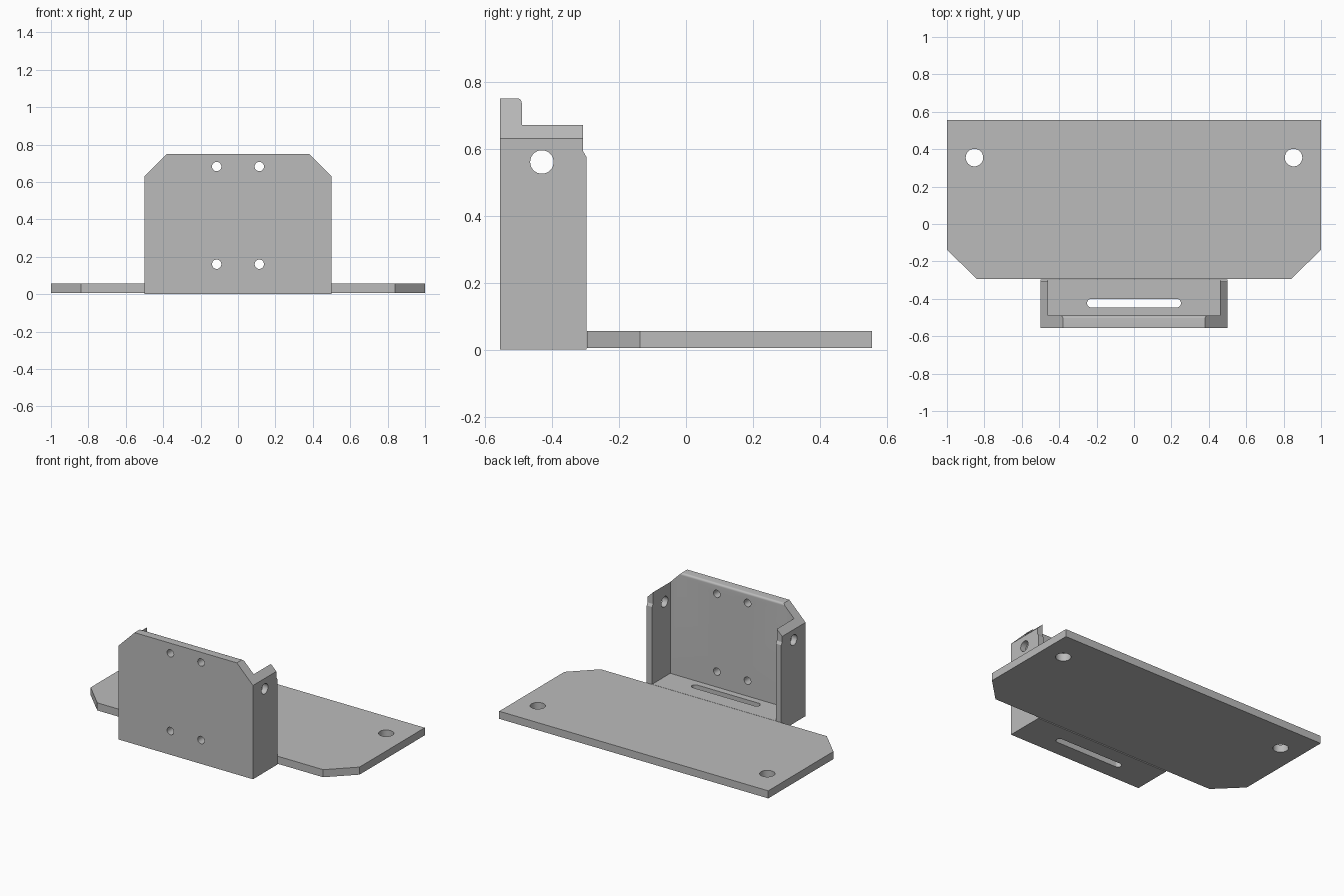
import bpy, bmesh, math
from mathutils import Vector

if "Cube" in bpy.data.objects:
    bpy.data.objects.remove(bpy.data.objects["Cube"])

grey = bpy.data.materials.new("plain grey")
grey.diffuse_color = (0.5, 0.5, 0.5, 1)
grey.use_nodes = True
grey.node_tree.nodes["Principled BSDF"].inputs["Base Color"].default_value = grey.diffuse_color


def prism(name, points, axis, lo, hi):
    """Extrude a 2D outline along an axis; the outline uses the other two axes in order."""
    def place(p, d):
        c = list(p)
        c.insert("xyz".index(axis), d)
        return Vector(c)
    bm = bmesh.new()
    face = bm.faces.new([bm.verts.new(place(p, lo)) for p in points])
    new = bmesh.ops.extrude_face_region(bm, geom=[face])["geom"]
    shift = place((0, 0), hi - lo)
    bmesh.ops.translate(bm, vec=shift, verts=[v for v in new if isinstance(v, bmesh.types.BMVert)])
    bmesh.ops.recalc_face_normals(bm, faces=bm.faces)
    mesh = bpy.data.meshes.new(name)
    bm.to_mesh(mesh)
    bm.free()
    mesh.materials.append(grey)
    obj = bpy.data.objects.new(name, mesh)
    bpy.context.collection.objects.link(obj)
    return obj


def slot(cx, cy, r, half=0.0, n=16):
    """Round hole outline, stretched sideways into a slot when half > 0."""
    pts = []
    for side, start in ((1, -90), (-1, 90)):
        for i in range(n + (1 if half else 0)):
            a = math.radians(start + 180 * i / n)
            pts.append((cx + side * half + r * math.cos(a), cy + r * math.sin(a)))
    return pts


def cut(obj, cutters):
    for c in cutters:
        m = obj.modifiers.new("cut", "BOOLEAN")
        m.operation, m.solver, m.object = "DIFFERENCE", "EXACT", c
        bpy.context.view_layer.objects.active = obj
        bpy.ops.object.modifier_apply(modifier=m.name)
        bpy.data.objects.remove(c)
    bpy.ops.object.select_all(action="DESELECT")
    obj.select_set(True)
    bpy.context.view_layer.objects.active = obj
    bpy.ops.object.shade_smooth_by_angle(angle=math.radians(30))


# Base plate with clipped front corners and two mounting holes
base = prism("base_plate", [(-1, 0.555), (-1, -0.137), (-0.84, -0.295),
                            (0.84, -0.295), (1, -0.137), (1, 0.555)], "z", 0.005, 0.056)
cut(base, [prism("hole", slot(s * 0.853, 0.355, 0.047), "z", -0.1, 0.2) for s in (-1, 1)])

# Bracket: clipped block hollowed out to a front plate, two side walls and a floor
bracket = prism("bracket", [(-0.5, 0), (0.5, 0), (0.5, 0.63), (0.38, 0.75),
                            (-0.38, 0.75), (-0.5, 0.63)], "y", -0.555, -0.297)
r = 0.014
lip = [(-0.49 - r + r * math.cos(a), 0.75 - r + r * math.sin(a))
       for a in (math.radians(15 * i) for i in range(7))]
cavity = prism("cavity", [(-0.2, 0.056), (-0.49, 0.056)] + lip + [(-0.504, 0.9), (-0.2, 0.9)],
               "x", -0.46, 0.46)
# Shallow relief on the rear edge of the side walls, near the top
relief = prism("relief", [(-0.2, 0.575), (-0.297, 0.575), (-0.307, 0.592),
                          (-0.307, 0.9), (-0.2, 0.9)], "x", -0.7, 0.7)
cutters = [cavity, relief]
cutters += [prism("front_hole", slot(x, z, 0.025), "y", -0.7, -0.4)
            for x in (-0.114, 0.114) for z in (0.16, 0.682)]
cutters.append(prism("side_holes", slot(-0.43, 0.56, 0.035), "x", -0.7, 0.7))
cutters.append(prism("floor_slot", slot(0, -0.423, 0.023, 0.228), "z", -0.1, 0.2))
cut(bracket, cutters)
